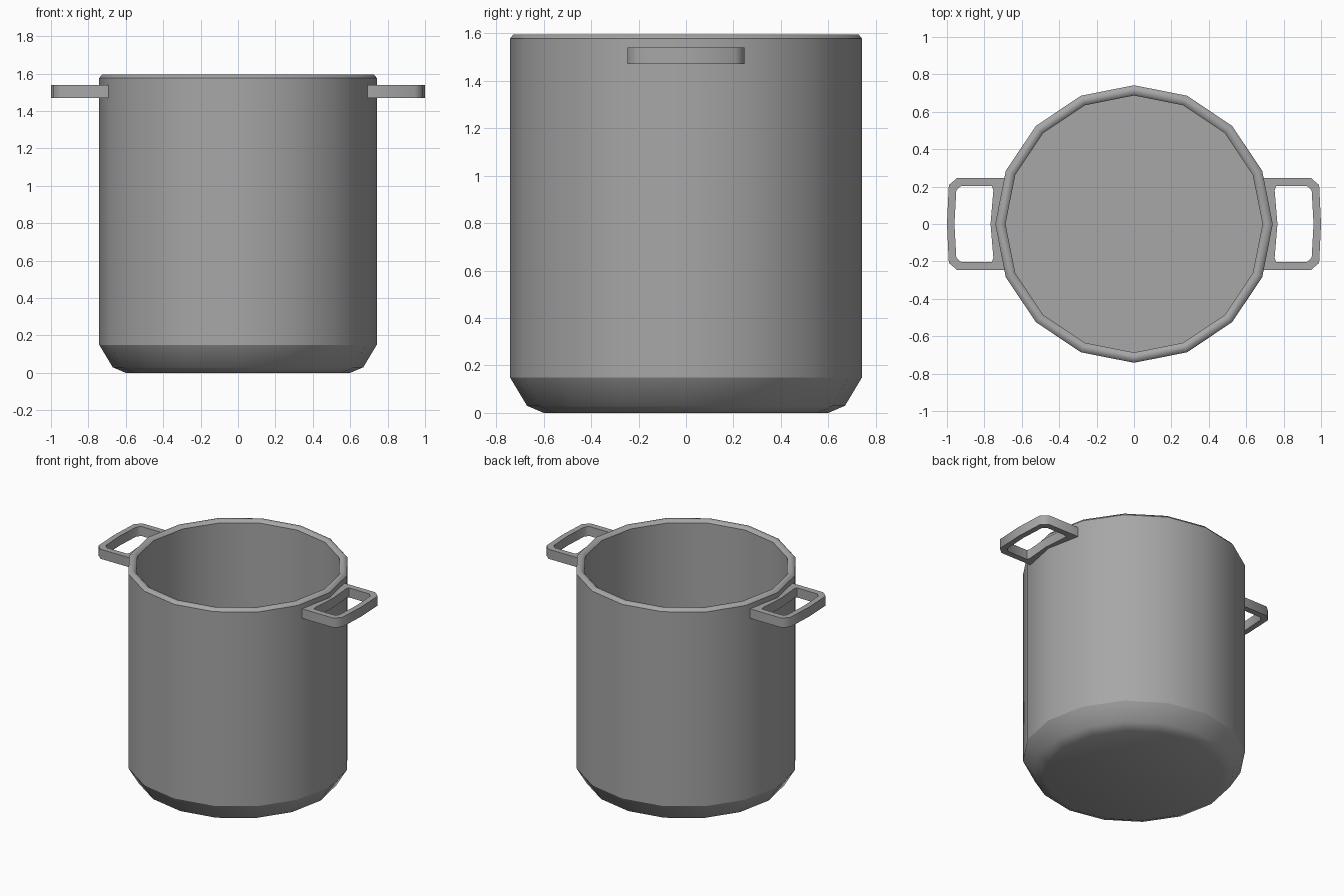
import bpy, bmesh, math

if "Cube" in bpy.data.objects:
    bpy.data.objects.remove(bpy.data.objects["Cube"])

# Dark grey metal
metal = bpy.data.materials.new("dark_metal")
metal.diffuse_color = (0.385, 0.385, 0.385, 1)
metal.use_nodes = True
metal.node_tree.nodes["Principled BSDF"].inputs["Base Color"].default_value = metal.diffuse_color

def finish(name, bm, angle):
    bmesh.ops.recalc_face_normals(bm, faces=bm.faces)
    me = bpy.data.meshes.new(name)
    bm.to_mesh(me)
    bm.free()
    me.materials.append(metal)
    ob = bpy.data.objects.new(name, me)
    bpy.context.collection.objects.link(ob)
    bpy.ops.object.select_all(action='DESELECT')
    ob.select_set(True)
    bpy.context.view_layer.objects.active = ob
    bpy.ops.object.shade_smooth_by_angle(angle=math.radians(angle), keep_sharp_edges=True)
    return ob

# Pot body: 16-sided turned profile, outside then inside
SIDES = 16
profile = [(0.60, 0), (0.67, 0.03), (0.742, 0.15), (0.742, 1.577), (0.728, 1.594),
           (0.702, 1.594), (0.687, 1.577), (0.687, 0.13)]
bm = bmesh.new()
rings = [[bm.verts.new((r * math.cos(2 * math.pi * i / SIDES),
                        r * math.sin(2 * math.pi * i / SIDES), z))
          for i in range(SIDES)] for r, z in profile]
for a, b in zip(rings, rings[1:]):
    for i in range(SIDES):
        j = (i + 1) % SIDES
        bm.faces.new((a[i], a[j], b[j], b[i]))
bm.faces.new(rings[0])    # base
bm.faces.new(rings[-1])   # inner floor
# Crisp creases where the wall meets the base bevel and the rim
for k in (2, 3, 6):
    for i in range(SIDES):
        bm.edges.get((rings[k][i], rings[k][(i + 1) % SIDES])).smooth = False
finish("pot_body", bm, 55)

# Handles: flat loops, outer and inner outlines for y >= 0, mirrored in y
outer = [(1.0, 0), (0.99, 0.208), (0.945, 0.247), (0.685, 0.247), (0.68, 0.22), (0.72, 0)]
inner = [(0.96, 0), (0.95, 0.18), (0.925, 0.203), (0.76, 0.203), (0.752, 0.18), (0.767, 0)]

def closed(half):
    return half + [(x, -y) for x, y in half[-2:0:-1]]

def handle(name, side):
    bm = bmesh.new()
    loops = [[bm.verts.new((side * x, y, z)) for x, y in closed(half)]
             for half, z in ((outer, 1.47), (outer, 1.54), (inner, 1.54), (inner, 1.47))]
    n = len(loops[0])
    for k in range(4):
        a, b = loops[k], loops[(k + 1) % 4]
        for i in range(n):
            j = (i + 1) % n
            bm.faces.new((a[i], a[j], b[j], b[i]))
    finish(name, bm, 60)

handle("right_handle", 1)
handle("left_handle", -1)
